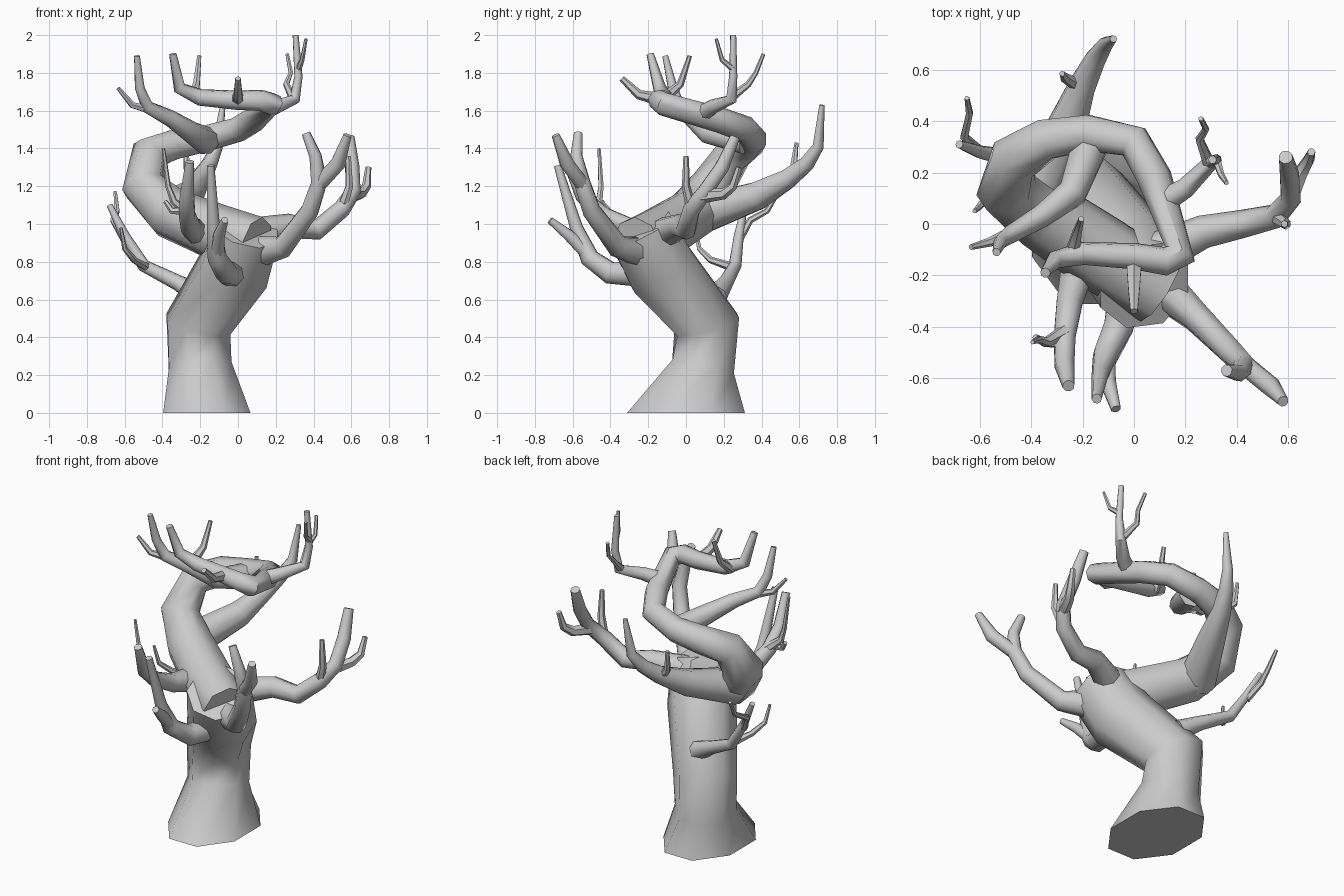
import bpy, bmesh, math
from mathutils import Vector


def tube(name, pts, sides=8, flat_base=False, oval=1.0):
    """Tapering limb along points (x, y, z, radius) with mitred rings and flat ends."""
    P = [Vector(p[:3]) for p in pts]
    R = [p[3] for p in pts]
    n = len(P)
    bm = bmesh.new()
    rings = []
    ref = Vector((1, 0, 0))
    for i in range(n):
        a = (P[i] - P[i - 1]).normalized() if i else None
        b = (P[i + 1] - P[i]).normalized() if i < n - 1 else None
        t = (a + b).normalized() if a and b else (a or b)
        if flat_base and i == 0:
            t = Vector((0, 0, 1))
        u = ref - t * ref.dot(t)
        if u.length < 0.1:
            u = t.orthogonal()
        u.normalize()
        v = t.cross(u)
        ref = u
        k = oval if i == 0 else 1.0
        ring = []
        for s in range(sides):
            w = 2 * math.pi * (s + 0.5) / sides
            ring.append(bm.verts.new(P[i] + R[i] * (u * math.cos(w) + v * math.sin(w) * k)))
        rings.append(ring)
    for r0, r1 in zip(rings, rings[1:]):
        for s in range(sides):
            q = (s + 1) % sides
            bm.faces.new((r0[s], r0[q], r1[q], r1[s]))
    bm.faces.new(rings[0][::-1])
    bm.faces.new(rings[-1])
    bmesh.ops.recalc_face_normals(bm, faces=bm.faces)
    me = bpy.data.meshes.new(name)
    bm.to_mesh(me)
    bm.free()
    ob = bpy.data.objects.new(name, me)
    bpy.context.collection.objects.link(ob)
    bpy.ops.object.select_all(action='DESELECT')
    ob.select_set(True)
    bpy.context.view_layer.objects.active = ob
    bpy.ops.object.shade_smooth_by_angle(angle=math.radians(50))


# Leaning trunk with flared foot
tube("trunk", [(-.165, 0, 0, .25), (-.2, .09, .24, .18), (-.21, .11, .47, .185),
               (-.02, -.13, .76, .2), (.04, -.24, .97, .19)], flat_base=True, oval=1.35)

# Main spiral bough that doubles back and coils upward
tube("spiral_bough", [(.1, -.26, .9, .14), (-.12, -.12, .96, .15), (-.36, .04, 1.06, .14),
                      (-.5, .14, 1.2, .118), (-.47, .25, 1.37, .1), (-.34, .33, 1.42, .085),
                      (-.18, .355, 1.45, .075), (0, .32, 1.5, .07), (.08, .18, 1.55, .068),
                      (.18, -.12, 1.635, .062), (.12, -.145, 1.655, .057), (0, -.125, 1.655, .052),
                      (-.2, -.115, 1.67, .045), (-.31, -.14, 1.72, .035), (-.345, -.19, 1.9, .02)])
tube("spiral_twig_front", [(0, -.14, 1.66, .035), (0, -.25, 1.685, .026), (0, -.34, 1.77, .016)], 6)
tube("spiral_twig_back", [(-.24, -.11, 1.67, .03), (-.22, -.03, 1.74, .02), (-.205, .02, 1.89, .012)], 6)

# Upper left branch, from inside the coil
tube("upper_left_branch", [(-.17, .31, 1.44, .075), (-.24, .12, 1.48, .06), (-.36, .03, 1.56, .045),
                           (-.48, -.04, 1.62, .035), (-.52, -.07, 1.72, .027), (-.535, -.11, 1.89, .016)])
tube("upper_left_twig", [(-.45, -.02, 1.6, .025), (-.56, -.07, 1.63, .018), (-.635, -.09, 1.72, .011)], 6)

# Upper right branch with the highest twigs
tube("upper_right_branch", [(.1, .08, 1.58, .05), (.2, .14, 1.62, .04), (.3, .24, 1.66, .03),
                            (.32, .25, 1.78, .022), (.305, .25, 2.0, .016)])
tube("upper_right_twig_back", [(.29, .24, 1.67, .024), (.255, .33, 1.74, .017), (.28, .37, 1.8, .013),
                               (.26, .41, 1.9, .01)], 6)
tube("upper_right_twig_front", [(.32, .25, 1.82, .018), (.34, .19, 1.87, .013), (.36, .16, 1.98, .009)], 6)

# Back branch off the coil
tube("back_branch", [(-.4, .08, 1.05, .11), (-.26, .38, 1.15, .08), (-.2, .54, 1.24, .055),
                     (-.15, .64, 1.32, .042), (-.11, .7, 1.41, .03), (-.08, .72, 1.63, .014)])
tube("back_twig", [(-.2, .53, 1.24, .03), (-.27, .57, 1.3, .02), (-.28, .585, 1.43, .011)], 6)

# Right branch
tube("right_branch", [(.08, -.12, .95, .085), (.27, -.03, .99, .065), (.42, 0, .97, .055),
                      (.55, .03, 1.08, .048), (.61, .1, 1.17, .042), (.605, .19, 1.3, .04),
                      (.59, .26, 1.46, .028)])
tube("right_twig_outer", [(.6, .09, 1.15, .04), (.65, .2, 1.16, .03), (.68, .25, 1.2, .024),
                          (.69, .28, 1.3, .016)], 6)
tube("right_twig_inner", [(.55, .03, 1.08, .03), (.59, 0, 1.2, .022), (.585, 0, 1.36, .014)], 6)

# Front right branch
tube("front_right_branch", [(.08, -.22, .85, .09), (.24, -.36, .88, .06), (.38, -.5, 1.07, .05),
                            (.43, -.55, 1.22, .045), (.41, -.58, 1.36, .034), (.36, -.57, 1.48, .024)])
tube("front_right_fork", [(.42, -.54, 1.2, .04), (.53, -.63, 1.32, .04), (.58, -.69, 1.47, .022)])

# Two front limbs
tube("front_left_branch", [(-.2, -.1, .95, .08), (-.25, -.3, .98, .055), (-.27, -.44, 1.05, .045),
                           (-.27, -.55, 1.15, .04), (-.255, -.63, 1.33, .024)])
tube("front_left_twig", [(-.27, -.42, 1.06, .03), (-.34, -.46, 1.12, .02), (-.37, -.45, 1.2, .015),
                         (-.395, -.46, 1.4, .009)], 6)
tube("front_left_spur", [(-.27, -.46, 1.07, .026), (-.35, -.46, 1.07, .018), (-.385, -.44, 1.12, .012)], 6)
tube("front_branch", [(-.02, -.22, .74, .08), (-.06, -.4, .74, .062), (-.11, -.51, .82, .052),
                      (-.13, -.58, .98, .035), (-.145, -.68, 1.31, .02)])
tube("front_fork", [(-.11, -.5, .82, .04), (-.1, -.62, .94, .032), (-.07, -.72, 1.02, .02)])

# Low left branch
tube("low_left_branch", [(-.2, .16, .62, .06), (-.32, .21, .69, .042), (-.5, .26, .78, .034),
                         (-.6, .28, .94, .026), (-.68, .31, 1.1, .016)])
tube("low_left_twig_back", [(-.6, .28, .92, .024), (-.66, .34, 1.02, .018), (-.64, .43, 1.07, .015),
                            (-.65, .49, 1.17, .01)], 6)
tube("low_left_twig_front", [(-.48, .25, .77, .024), (-.55, .13, .81, .018), (-.6, .07, .87, .014),
                             (-.62, .05, .98, .009)], 6)
